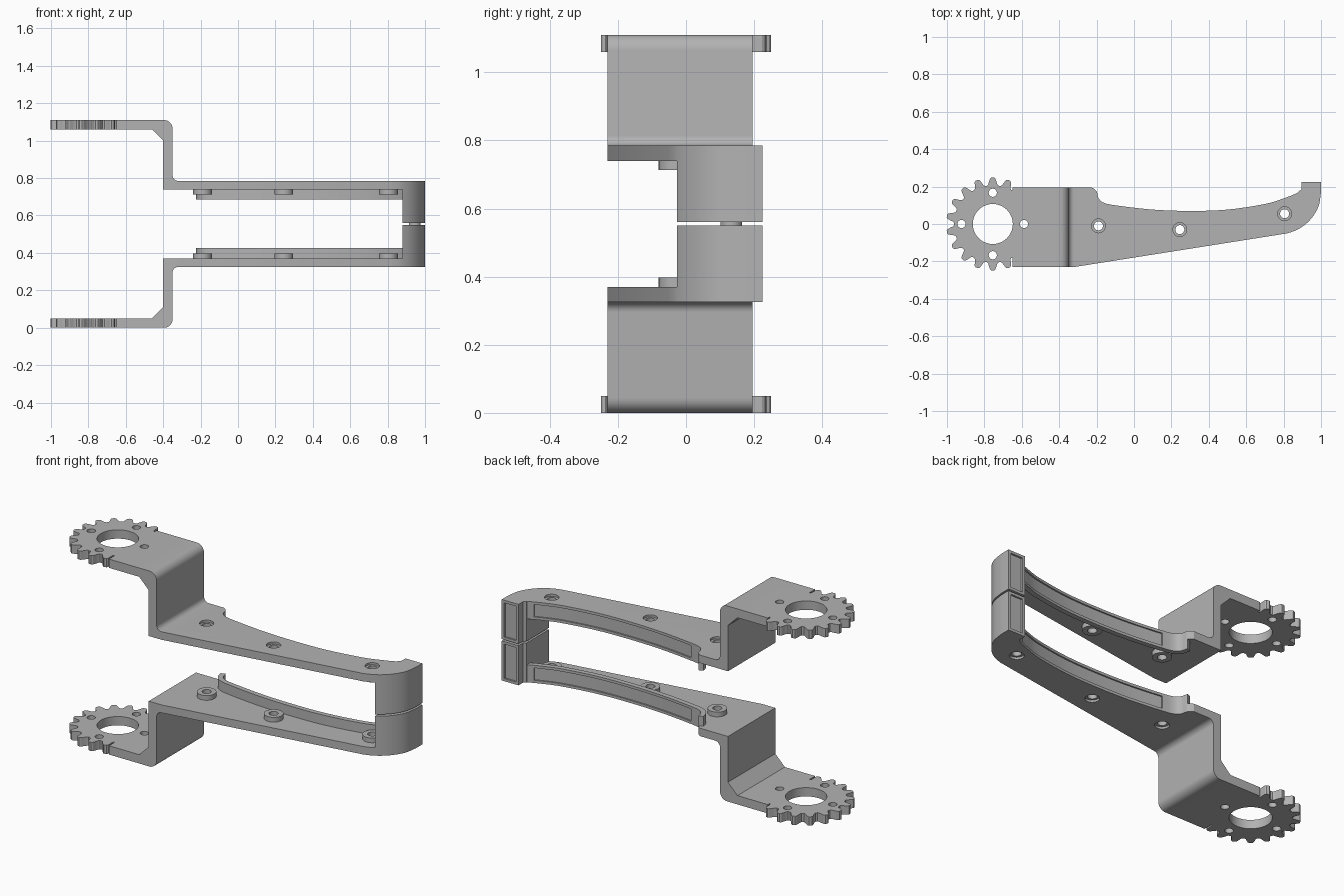
import bpy, bmesh
from math import cos, sin, pi, radians
from mathutils import Vector

if "Cube" in bpy.data.objects:
    bpy.data.objects.remove(bpy.data.objects["Cube"])

MID = 0.555                      # height of the mirror plane
FLOOR, DECK = 0.325, 0.37        # outer and inner faces of the arm plate
GEAR_X = -0.755

grey = bpy.data.materials.new("plain grey")
grey.use_nodes = True
grey.diffuse_color = (0.45, 0.45, 0.45, 1)
grey.node_tree.nodes["Principled BSDF"].inputs["Base Color"].default_value = grey.diffuse_color


def prism(name, pts, lo, hi, axis="z"):
    """Extrude a closed outline from lo to hi along z or y."""
    def place(p, t):
        return (p[0], p[1], t - MID) if axis == "z" else (p[0], t, p[1] - MID)
    bm = bmesh.new()
    a = [bm.verts.new(place(p, lo)) for p in pts]
    b = [bm.verts.new(place(p, hi)) for p in pts]
    bm.faces.new(a)
    bm.faces.new(b)
    for i in range(len(pts)):
        j = (i + 1) % len(pts)
        bm.faces.new((a[i], a[j], b[j], b[i]))
    bmesh.ops.recalc_face_normals(bm, faces=bm.faces)
    mesh = bpy.data.meshes.new(name)
    bm.to_mesh(mesh)
    bm.free()
    mesh.materials.append(grey)
    ob = bpy.data.objects.new(name, mesh)
    ob.location.z = MID
    bpy.context.collection.objects.link(ob)
    return ob


def arc(cx, cy, r, start, end, n=8):
    angles = [radians(start + (end - start) * i / n) for i in range(n + 1)]
    return [(cx + r * cos(a), cy + r * sin(a)) for a in angles]


def disc(name, x, y, r, lo, hi, n=32):
    return prism(name, arc(x, y, r, 0, 360, n)[:-1], lo, hi)


def spline(ctrl, n=5):
    """Smooth path through the control points."""
    p = [Vector(c) for c in [ctrl[0]] + ctrl + [ctrl[-1]]]
    out = []
    for a, b, c, d in zip(p, p[1:], p[2:], p[3:]):
        for i in range(n):
            t = i / n
            out.append(0.5 * (2 * b + (c - a) * t + (2 * a - 5 * b + 4 * c - d) * t ** 2
                              + (3 * b - a - 3 * c + d) * t ** 3))
    return out + [p[-1]]


def offset(path, dist):
    out = []
    for i, p in enumerate(path):
        d = (path[min(i + 1, len(path) - 1)] - path[max(i - 1, 0)]).normalized()
        out.append(p + dist * Vector((-d.y, d.x)))
    return out


def combine(base, tool, operation):
    mod = base.modifiers.new("combine", "BOOLEAN")
    mod.operation, mod.solver, mod.object = operation, "EXACT", tool
    apply(base, mod)
    bpy.data.objects.remove(tool)


def activate(ob):
    bpy.ops.object.select_all(action="DESELECT")
    ob.select_set(True)
    bpy.context.view_layer.objects.active = ob


def apply(ob, mod):
    activate(ob)
    bpy.ops.object.modifier_apply(modifier=mod.name)


# Shared curves: rounded tip and hollow back edge
tip = spline([(0.82, -0.05), (0.88, -0.027), (0.94, 0.02), (0.985, 0.09), (1, 0.17)])
back = spline([(0.895, 0.185), (0.87, 0.165), (0.8, 0.137), (0.7, 0.107), (0.5, 0.077),
               (0.3, 0.07), (0.1, 0.077), (-0.1, 0.1), (-0.165, 0.115), (-0.19, 0.14),
               (-0.2, 0.175), (-0.225, 0.195)])
end_cap = [(1, 0.225), (0.895, 0.225)]

# Arm plate
arm = prism("bracket_arms", [(-0.38, 0.195), (-0.38, -0.23), (-0.32, -0.23)] + tip + end_cap + back,
            FLOOR, DECK)

# Stepped bracket with rounded bend and chamfered inner corner
step = ([(-0.65, 0)] + arc(-0.395, 0.045, 0.045, -90, 0) + arc(-0.32, 0.295, 0.03, 180, 90)
        + [(-0.32, DECK), (-0.4, DECK), (-0.4, 0.11), (-0.46, 0.05), (-0.65, 0.05)])
combine(arm, prism("step", step, -0.23, 0.195, "y"), "UNION")

# Toothed disc with rounded teeth
teeth, per = 18, 12
outline = []
for i in range(teeth * per):
    a = 2 * pi * i / (teeth * per)
    wave = max(-1, min(1, 1.5 * cos(teeth * (a - pi / 2))))
    r = 0.228 + 0.021 * wave
    outline.append((GEAR_X + r * cos(a), r * sin(a)))
combine(arm, prism("gear", outline, 0, 0.05), "UNION")

# End post
post = [p for p in tip if p.x > 0.879] + end_cap + [back[0], (0.88, 0.173)]
combine(arm, prism("post", post, FLOOR, 0.55), "UNION")

# Raised rim along the hollow edge
rim_path = [p for p in back if p.y < 0.18 or p.x > 0]
combine(arm, prism("rim", rim_path + offset(rim_path, 0.028)[::-1], DECK - 0.02, 0.425), "UNION")

# Screw bosses, then their holes and countersinks
screws = [(-0.19, -0.01), (0.245, -0.03), (0.805, 0.055)]
for x, y in screws:
    combine(arm, disc("boss", x, y, 0.05, DECK - 0.01, 0.397), "UNION")
for x, y in screws:
    combine(arm, disc("hole", x, y, 0.024, 0.3, 0.45), "DIFFERENCE")
    combine(arm, disc("sink", x, y, 0.037, 0.3, FLOOR + 0.012), "DIFFERENCE")

# Hub opening and four bolt holes
combine(arm, disc("hub", GEAR_X, 0, 0.107, -0.1, 0.1, 48), "DIFFERENCE")
for k in range(4):
    x, y = GEAR_X + 0.167 * cos(k * pi / 2), 0.167 * sin(k * pi / 2)
    combine(arm, disc("bolt", x, y, 0.022, -0.1, 0.1, 20), "DIFFERENCE")

# Shallow recessed panels on the rim and the post end
span = [p for p in back if -0.12 < p.x < 0.85]
panel = offset(span, -0.02) + offset(span, 0.008)[::-1]
combine(arm, prism("rim_panel", panel, FLOOR + 0.015, 0.41), "DIFFERENCE")
recess = [(0.91, 0.215), (0.985, 0.215), (0.985, 0.25), (0.91, 0.25)]
combine(arm, prism("post_panel", recess, FLOOR + 0.015, 0.535), "DIFFERENCE")

# Mirror into the upper arm
mirror = arm.modifiers.new("mirror", "MIRROR")
mirror.use_axis = (False, False, True)
mirror.use_mirror_merge = False
apply(arm, mirror)

# Pin joining the two posts
pin = disc("joining_pin", 0.945, 0.133, 0.032, 0.54, 0.57)

for ob in (arm, pin):
    activate(ob)
    bpy.ops.object.shade_smooth_by_angle(angle=radians(30))
